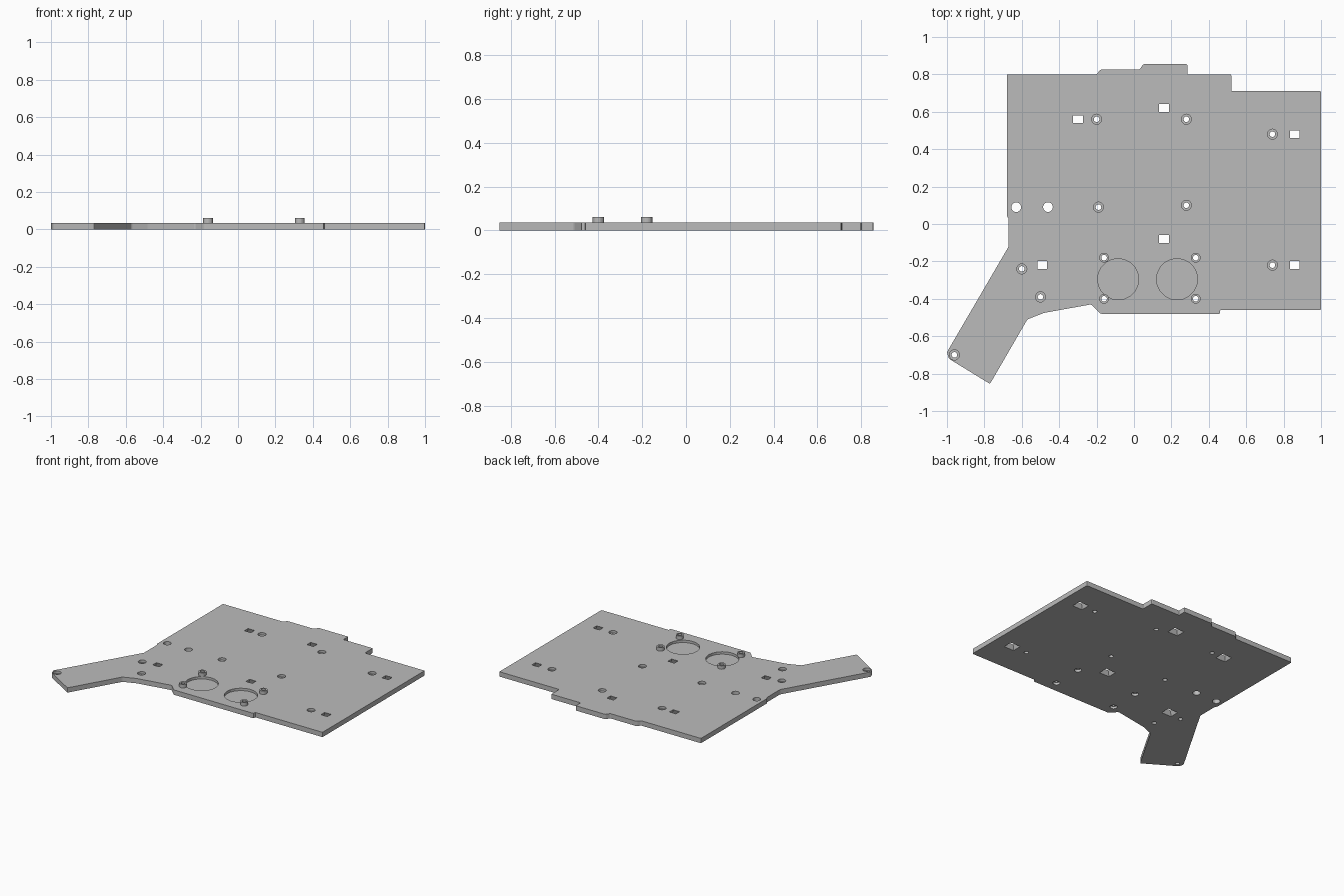
import bpy, bmesh
from math import cos, sin, pi

if "Cube" in bpy.data.objects:
    bpy.data.objects.remove(bpy.data.objects["Cube"])

TOP = 0.035      # plate thickness
POST = 0.06      # top of the standoffs

grey = bpy.data.materials.new("plain_grey")
grey.use_nodes = True
colour = (0.5, 0.5, 0.5, 1)
grey.diffuse_color = colour
grey.node_tree.nodes["Principled BSDF"].inputs["Base Color"].default_value = colour


def finish(name, bm):
    bmesh.ops.recalc_face_normals(bm, faces=bm.faces)
    mesh = bpy.data.meshes.new(name)
    bm.to_mesh(mesh)
    bm.free()
    mesh.materials.append(grey)
    ob = bpy.data.objects.new(name, mesh)
    bpy.context.collection.objects.link(ob)
    return ob


def loft(bm, rings, closed=False):
    """Skin a list of vertex rings; cap the ends unless the loop is closed."""
    pairs = list(zip(rings, rings[1:]))
    if closed:
        pairs.append((rings[-1], rings[0]))
    else:
        bm.faces.new(rings[0])
        bm.faces.new(rings[-1])
    for a, b in pairs:
        for i in range(len(a)):
            j = (i + 1) % len(a)
            bm.faces.new((a[i], a[j], b[j], b[i]))


def round_solid(bm, x, y, sections, sides=20, closed=False):
    """Sections are (radius, height) pairs."""
    rings = [[bm.verts.new((x + r * cos(2 * pi * i / sides),
                            y + r * sin(2 * pi * i / sides), z))
              for i in range(sides)] for r, z in sections]
    loft(bm, rings, closed)


def box_solid(bm, x, y, sections):
    """Sections are (half width, half depth, height) triples."""
    rings = [[bm.verts.new((x + sx * w, y + sy * d, z))
              for sx, sy in ((-1, -1), (1, -1), (1, 1), (-1, 1))]
             for w, d, z in sections]
    loft(bm, rings)


# Plate outline, extruded, with slightly rounded corners
outline = [(-1, -.685), (-.99, -.72), (-.77, -.855), (-.57, -.51), (-.48, -.475),
           (-.23, -.43), (-.18, -.48), (.46, -.48), (.46, -.46), (1, -.46),
           (1, .71), (.52, .71), (.52, .8), (.285, .8), (.285, .855),
           (.05, .855), (.03, .825), (-.18, .825), (-.2, .8), (-.68, .8),
           (-.68, .04), (-.67, .03), (-.67, -.12)]
bm = bmesh.new()
loft(bm, [[bm.verts.new((x, y, z)) for x, y in outline] for z in (0, TOP)])
upright = [e for e in bm.edges if abs(e.verts[0].co.z - e.verts[1].co.z) > TOP / 2]
bmesh.ops.bevel(bm, geom=upright, offset=0.006, segments=2, profile=0.5,
                affect='EDGES', clamp_overlap=True)
plate = finish("base_plate", bm)

# Positions of the features
standoffs = [(x, y) for x in (-.16, .33) for y in (-.4, -.18)]
screw_holes = [(-.2, .56), (.28, .56), (.74, .48), (-.19, .09), (.28, .1),
               (-.6, -.24), (-.5, -.39), (-.96, -.7), (.74, -.22)]
plain_holes = [(-.63, .09), (-.46, .09)]
slots = [(-.3, .56), (.16, .62), (.86, .48), (.16, -.08), (-.49, -.22), (.86, -.22)]
recesses = [(-.085, -.295), (.23, -.295)]

# One cutter holding all openings
low, high, mid = -.01, TOP + .01, TOP / 2
bm = bmesh.new()
for x, y in screw_holes:
    round_solid(bm, x, y, [(.015, low), (.015, mid), (.027, mid), (.027, high)])
for x, y in standoffs:
    round_solid(bm, x, y, [(.024, low), (.024, mid), (.015, mid), (.015, high)])
for x, y in plain_holes:
    round_solid(bm, x, y, [(.026, low), (.026, high)])
for x, y in slots:
    box_solid(bm, x, y, [(.042, .036, low), (.04, .034, 0), (.026, .021, TOP), (.026, .021, high)])
for x, y in recesses:
    round_solid(bm, x, y, [(.11, mid), (.11, high)])
cutter = finish("opening_cutter", bm)
cutter.hide_render = True

cut = plate.modifiers.new("openings", 'BOOLEAN')
cut.operation = 'DIFFERENCE'
cut.solver = 'EXACT'
cut.object = cutter
bpy.context.view_layer.objects.active = plate
plate.select_set(True)
bpy.ops.object.modifier_apply(modifier=cut.name)
bpy.data.objects.remove(cutter)

# Hollow standoffs around the two round recesses
for n, (x, y) in enumerate(standoffs, 1):
    bm = bmesh.new()
    round_solid(bm, x, y, [(.026, TOP), (.026, POST), (.015, POST), (.015, TOP)], closed=True)
    finish(f"standoff_{n}", bm)
